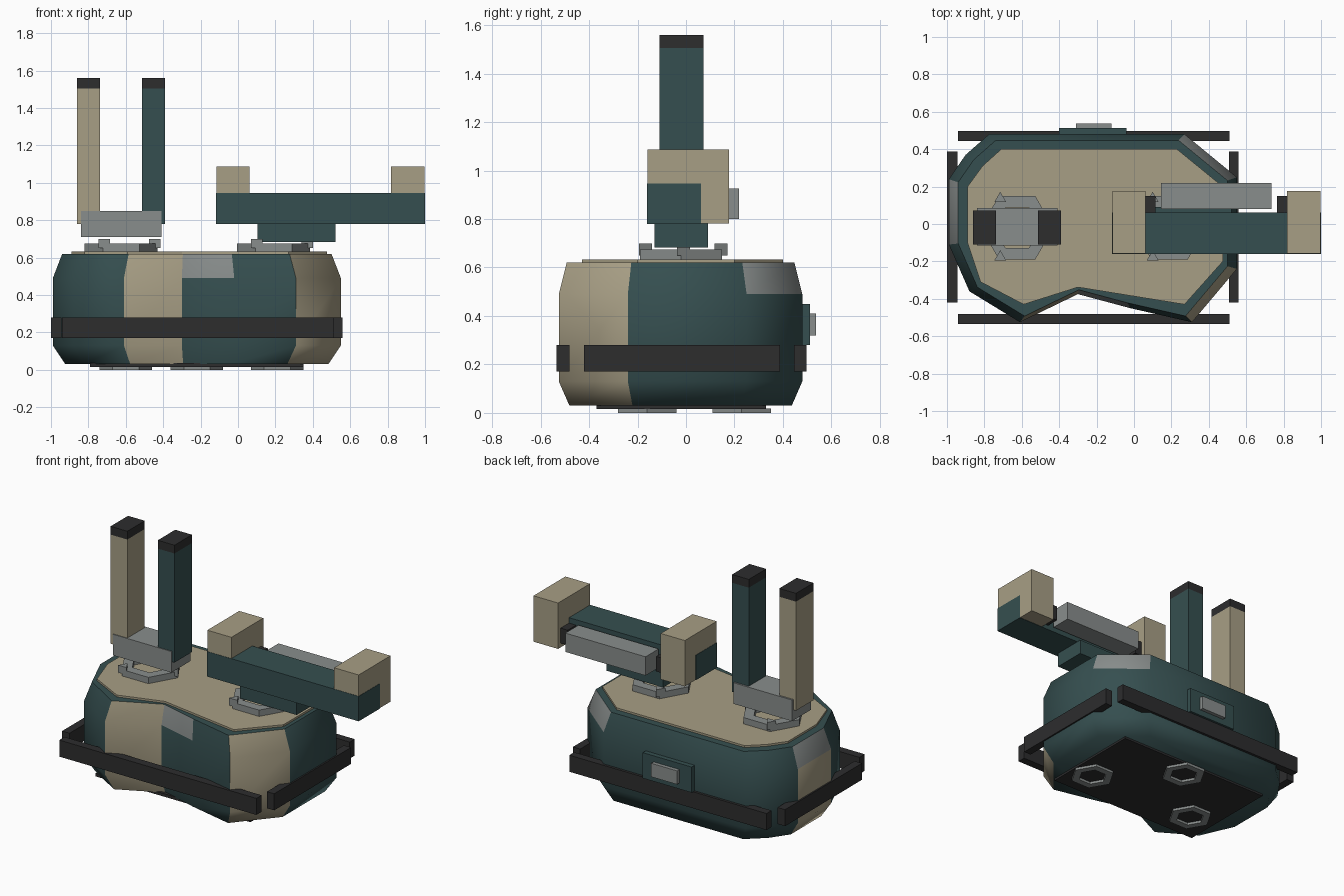
import bpy, bmesh, math
from mathutils import Vector

cube = bpy.data.objects.get("Cube")
if cube:
    bpy.data.objects.remove(cube, do_unlink=True)


def material(name, rgb):
    m = bpy.data.materials.new(name)
    m.use_nodes = True
    m.diffuse_color = (*rgb, 1)
    m.node_tree.nodes["Principled BSDF"].inputs["Base Color"].default_value = (*rgb, 1)
    return m


TEAL = material("dark teal", (0.036, 0.078, 0.080))
BEIGE = material("beige", (0.39, 0.345, 0.235))
GRAY = material("gray", (0.25, 0.27, 0.265))
BLACK = material("black", (0.026, 0.026, 0.027))


def finish(name, bm, *mats):
    bmesh.ops.recalc_face_normals(bm, faces=bm.faces)
    mesh = bpy.data.meshes.new(name)
    bm.to_mesh(mesh)
    bm.free()
    for m in mats:
        mesh.materials.append(m)
    ob = bpy.data.objects.new(name, mesh)
    bpy.context.collection.objects.link(ob)
    return ob


def box(name, mat, xs, ys, zs):
    """Box given by its extents on each axis."""
    bm = bmesh.new()
    bmesh.ops.create_cube(bm, size=1)
    lo, hi = Vector((xs[0], ys[0], zs[0])), Vector((xs[1], ys[1], zs[1]))
    for v in bm.verts:
        v.co = (lo + hi) / 2 + v.co * (hi - lo)
    return finish(name, bm, mat)


def stack(rings):
    """Closed solid through matching rings; returns bmesh and side faces by band."""
    bm = bmesh.new()
    loops = [[bm.verts.new(p) for p in ring] for ring in rings]
    n = len(loops[0])
    bands = [[bm.faces.new((a[i], a[(i + 1) % n], b[(i + 1) % n], b[i])) for i in range(n)]
             for a, b in zip(loops, loops[1:])]
    bm.faces.new(loops[0][::-1])
    bm.faces.new(loops[-1])
    return bm, bands


def polygon(x, y, r, z, sides, start=0.0):
    return [(x + r * math.cos(start + math.tau * i / sides),
             y + r * math.sin(start + math.tau * i / sides), z) for i in range(sides)]


def hex_ring(name, x, y, outer, inner, z0, z1):
    bm = bmesh.new()
    loops = [[bm.verts.new(p) for p in polygon(x, y, r, z, 6)]
             for r, z in ((outer, z0), (outer, z1), (inner, z1), (inner, z0))]
    for a, b in zip(loops, loops[1:] + loops[:1]):
        for i in range(6):
            j = (i + 1) % 6
            bm.faces.new((a[i], a[j], b[j], b[i]))
    return finish(name, bm, GRAY)


# Hull: chamfered bands over one plan outline, with camouflage panels
plan = [(-.61, -.525), (-.30, -.375), (-.02, -.45), (.31, -.525), (.55, -.24), (.55, .25),
        (.27, .48), (-.775, .48), (-.90, .37), (-.99, .24), (-.99, -.11), (-.88, -.36)]
CX, CY = -.22, -.02


def hull_ring(scale, z):
    return [(CX + (x - CX) * scale, CY + (y - CY) * scale, z) for x, y in plan]


bm, bands = stack([hull_ring(.913, .03), hull_ring(1, .13), hull_ring(1, .49), hull_ring(.935, .62)])
for band in bands:
    for i in (0, 3, 9):
        band[i].material_index = 1
for i in (1, 5, 9):
    bands[-1][i].material_index = 2
hull = finish("hull", bm, TEAL, BEIGE, GRAY)
bpy.ops.object.select_all(action="DESELECT")
hull.select_set(True)
bpy.context.view_layer.objects.active = hull
bpy.ops.object.shade_smooth_by_angle(angle=math.radians(60))

# Deck plate
deck = [(-.59, -.43), (-.30, -.338), (-.04, -.38), (.27, -.43), (.475, -.2), (.475, .2),
        (.23, .4), (-.71, .4), (-.81, .31), (-.89, .2), (-.89, -.1), (-.82, -.31)]
bm, _ = stack([[(x, y, z) for x, y in deck] for z in (.615, .633)])
finish("deck", bm, BEIGE)

# Bumper bars
for name, xs, ys in (("front_bumper", (-.94, .51), (-.535, -.48)),
                     ("back_bumper", (-.94, .51), (.445, .497)),
                     ("right_bumper", (-1, -.945), (-.42, .388)),
                     ("left_bumper", (.507, .56), (-.42, .388))):
    box(name, BLACK, xs, ys, (.17, .28))

# Underside plate and feet
box("bottom_plate", BLACK, (-.79, .35), (-.37, .33), (.016, .036))
for i, (x, y) in enumerate(((.21, -.16), (-.22, .23), (-.6, -.16))):
    hex_ring(f"foot_{i + 1}", x, y, .14, .09, 0, .018)

# Rear hatch
box("rear_hatch", TEAL, (-.40, -.04), (.46, .512), (.28, .45))
box("rear_hatch_window", GRAY, (-.31, -.12), (.50, .537), (.32, .41))

# Turret mounts: hexagonal ring with three triangular lugs
for side, x in (("right", -.625), ("left", .19)):
    y = -.02
    hex_ring(f"{side}_mount_ring", x, y, .195, .125, .63, .675)
    for i, (lx, ly, _) in enumerate(polygon(x, y, .18, 0, 3)):
        bm, _ = stack([polygon(lx, ly, .036, z, 3, math.pi / 2) for z in (.65, .70)])
        finish(f"{side}_mount_lug_{i + 1}", bm, GRAY)

# Twin upright barrels
box("barrel_cradle", GRAY, (-.84, -.41), (-.115, .085), (.71, .85))
for name, mat, xs in (("right_barrel", BEIGE, (-.86, -.737)), ("left_barrel", TEAL, (-.513, -.39))):
    box(name, mat, xs, (-.11, .073), (.78, 1.505))
    box(name + "_cap", BLACK, xs, (-.11, .073), (1.505, 1.56))

# Cross beam turret with end blocks
box("beam_pedestal", TEAL, (.105, .522), (-.13, .09), (.683, .782))
box("beam", TEAL, (-.117, 1.0), (-.16, .062), (.78, .946))
for name, xs in (("right_end_block", (-.115, .062)), ("left_end_block", (.817, .998))):
    box(name, BEIGE, xs, (-.158, .177), (.782, 1.087))
box("beam_rail", GRAY, (.145, .735), (.08, .218), (.80, .925))
for name, xs in (("right_rail_clip", (.06, .115)), ("left_rail_clip", (.765, .82))):
    box(name, BLACK, xs, (.06, .15), (.81, .91))
